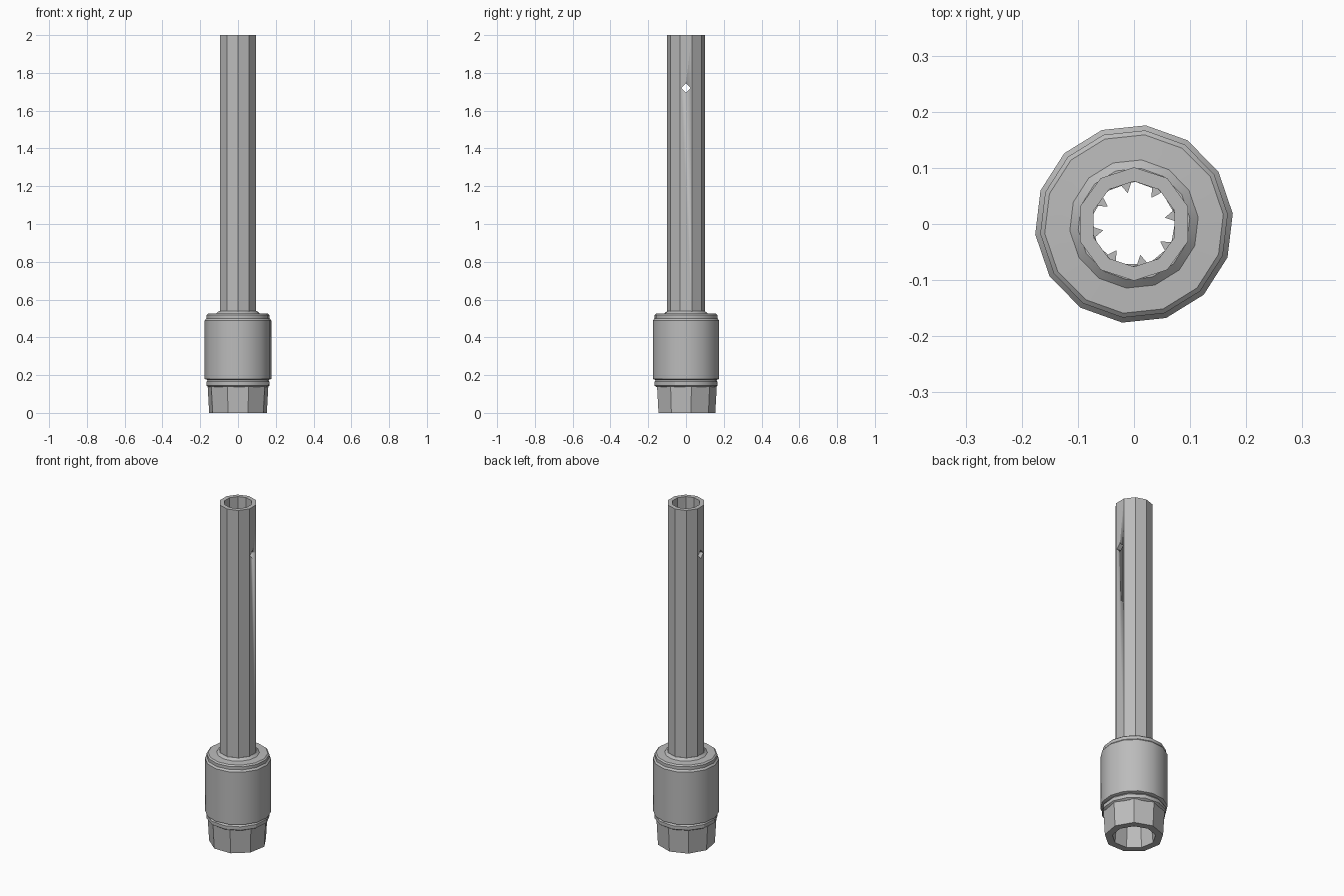
import bpy, bmesh, math
from math import cos, sin, pi, radians

cube = bpy.data.objects.get("Cube")
if cube:
    bpy.data.objects.remove(cube, do_unlink=True)

steel = bpy.data.materials.new("grey_steel")
steel.use_nodes = True
GREY = (0.5, 0.5, 0.5, 1)
steel.diffuse_color = GREY
steel.node_tree.nodes["Principled BSDF"].inputs["Base Color"].default_value = GREY


def finish(name, bm, angle):
    """Turn the mesh into a named steel object, smooth below the angle."""
    bmesh.ops.recalc_face_normals(bm, faces=bm.faces)
    mesh = bpy.data.meshes.new(name)
    bm.to_mesh(mesh)
    bm.free()
    mesh.materials.append(steel)
    obj = bpy.data.objects.new(name, mesh)
    bpy.context.collection.objects.link(obj)
    bpy.ops.object.select_all(action='DESELECT')
    obj.select_set(True)
    bpy.context.view_layer.objects.active = obj
    bpy.ops.object.shade_smooth_by_angle(angle=radians(angle))
    return obj


def lathe(name, profile, sides, turn=0.0, angle=30):
    """Sweep a closed (radius, height) profile into a faceted ring."""
    bm = bmesh.new()
    rings = []
    for i in range(sides):
        a = radians(turn) + 2 * pi * i / sides
        rings.append([bm.verts.new((r * cos(a), r * sin(a), z)) for r, z in profile])
    n = len(profile)
    for i in range(sides):
        p, q = rings[i], rings[(i + 1) % sides]
        for j in range(n):
            k = (j + 1) % n
            bm.faces.new((p[j], q[j], q[k], p[k]))
    return finish(name, bm, angle)


# Long hollow shaft with a cross pin hole near the top
shaft = lathe("shaft_tube", [(0.101, 0.5), (0.101, 2), (0.076, 2), (0.076, 0.5)], 10, 18)

bm = bmesh.new()
bmesh.ops.create_cone(bm, cap_ends=True, segments=4, radius1=0.025, radius2=0.025, depth=0.5)
cutter = finish("pin_hole_cutter", bm, 30)
cutter.rotation_euler = (0, pi / 2, 0)
cutter.location = (0, 0, 1.72)
cutter.hide_render = True
cut = shaft.modifiers.new("pin_hole", 'BOOLEAN')
cut.object = cutter
cut.solver = 'EXACT'
bpy.context.view_layer.objects.active = shaft
bpy.ops.object.modifier_apply(modifier=cut.name)
bpy.data.objects.remove(cutter, do_unlink=True)

# Sliding sleeve with a stepped, bevelled shoulder
lathe("coupling_sleeve", [
    (0.165, 0.175), (0.177, 0.18), (0.177, 0.49), (0.168, 0.5), (0.168, 0.518),
    (0.16, 0.525), (0.115, 0.527), (0.1, 0.54), (0.076, 0.54), (0.076, 0.175)], 14, 6)

# Thin retaining collar between the sleeve and the socket
lathe("retaining_collar", [
    (0.158, 0.137), (0.17, 0.145), (0.17, 0.165), (0.16, 0.177),
    (0.08, 0.177), (0.08, 0.137)], 12, 10)

# Tapered open socket at the foot
lathe("socket_foot", [
    (0.155, 0), (0.163, 0.14), (0.076, 0.14), (0.105, 0.12), (0.115, 0)], 9, 10)

# Inner spline teeth that grip the driven shaft
bm = bmesh.new()
TEETH = 8
for i in range(TEETH):
    a = 2 * pi * i / TEETH + 0.2
    outline = [(0.082, a - 0.17), (0.056, a), (0.082, a + 0.17)]
    low, high = [[bm.verts.new((r * cos(t), r * sin(t), z)) for r, t in outline]
                 for z in (0.13, 0.5)]
    bm.faces.new(low)
    bm.faces.new(high)
    for j in range(3):
        k = (j + 1) % 3
        bm.faces.new((low[j], low[k], high[k], high[j]))
finish("spline_teeth", bm, 30)
